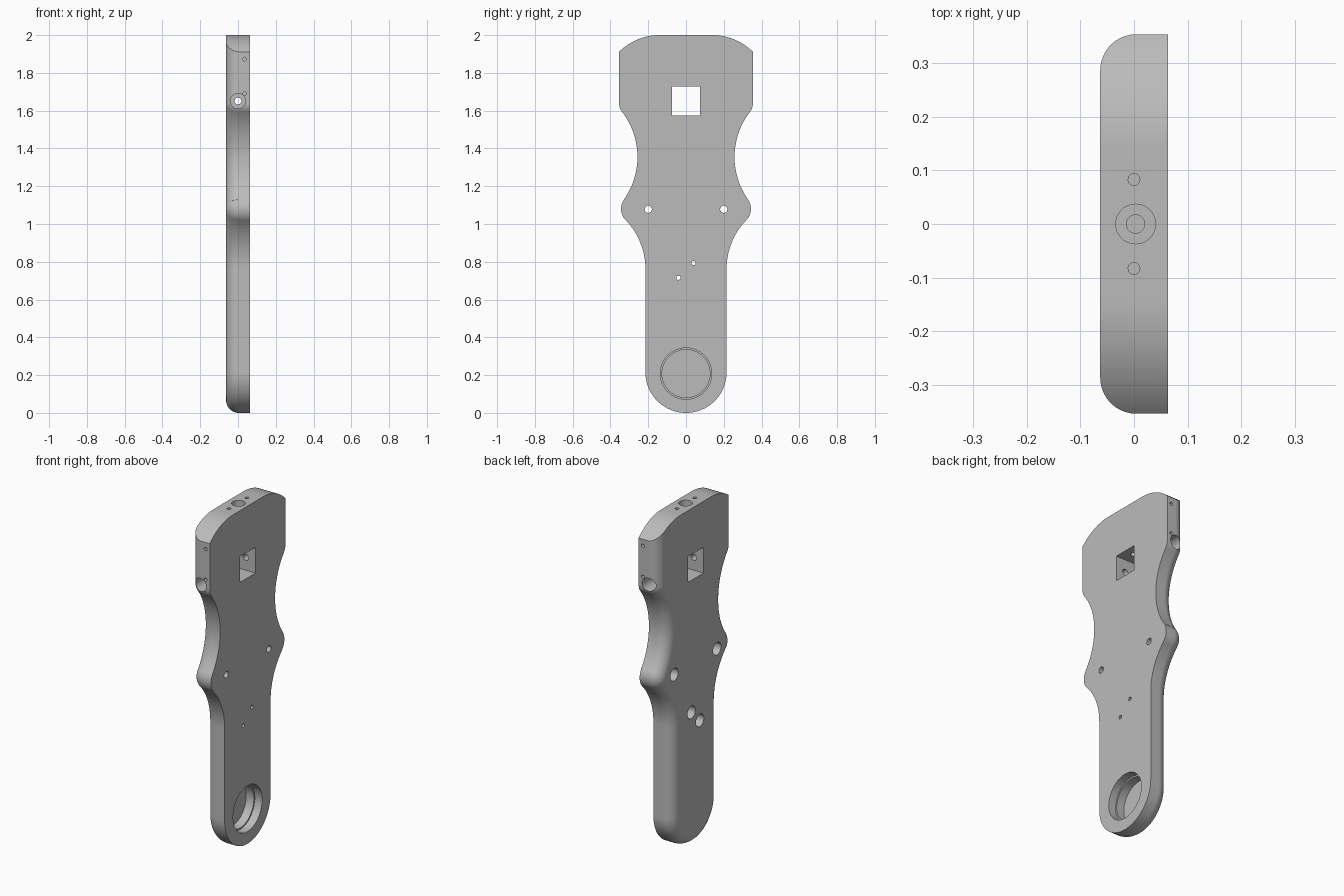
import bpy, bmesh
from math import sin, cos, pi, radians
from mathutils import Matrix, Vector

if "Cube" in bpy.data.objects:
    bpy.data.objects.remove(bpy.data.objects["Cube"], do_unlink=True)

HALF = 0.063      # half thickness of the plate
ROUND = 0.067     # radius of the rounded rear edge

grey = bpy.data.materials.new("plain grey")
grey.use_nodes = True
grey.diffuse_color = (0.5, 0.5, 0.5, 1)
grey.node_tree.nodes["Principled BSDF"].inputs["Base Color"].default_value = (0.5, 0.5, 0.5, 1)


def arc(cy, cz, r, a0, a1, n=16):
    angles = [radians(a0 + (a1 - a0) * i / n) for i in range(n + 1)]
    return [(cy + r * cos(a), cz + r * sin(a)) for a in angles]


def mirrored(half):
    return half + [(-y, z) for y, z in half[::-1] if abs(y) > 1e-5]


def outline(d):
    """Side silhouette moved inward by d, made of tangent arcs."""
    half = [(0.354 - d, 2.1)]
    half += arc(0.279, 1.639, 0.075 - d, 0, -37.7, 10)            # shoulder
    half += arc(0.647, 1.355, 0.39 + d, 142.3, 215.4, 28)         # waist
    half += arc(0.26, 1.08, 0.084 - d, 35.4, -44.3, 14)           # hip bump
    half += arc(0.585, 0.763, 0.37 + d, 135.7, 180, 18)           # lower flare
    half += arc(0, 0.215, 0.215 - d, 0, -90, 24)                  # round foot
    return mirrored(half)


def loft(name, layers):
    """Skin a stack of (x, outline) rings and close both ends."""
    bm = bmesh.new()
    rings = [[bm.verts.new((x, y, z)) for y, z in pts] for x, pts in layers]
    for a, b in zip(rings, rings[1:]):
        for i in range(len(a)):
            j = (i + 1) % len(a)
            bm.faces.new((a[i], a[j], b[j], b[i]))
    bm.faces.new(rings[0])
    bm.faces.new(rings[-1])
    return finish(name, bm)


def finish(name, bm):
    bmesh.ops.recalc_face_normals(bm, faces=bm.faces)
    mesh = bpy.data.meshes.new(name)
    bm.to_mesh(mesh)
    bm.free()
    mesh.materials.append(grey)
    obj = bpy.data.objects.new(name, mesh)
    bpy.context.collection.objects.link(obj)
    return obj


# Main plate with one rounded edge
steps = [i / 10 * pi / 2 for i in range(11)]
layers = [(HALF, outline(0))]
layers += [(ROUND - HALF - ROUND * sin(t), outline(ROUND * (1 - cos(t)))) for t in steps]
plate = loft("handle_plate", layers)


def cut(cutter, operation="DIFFERENCE"):
    mod = plate.modifiers.new("cut", "BOOLEAN")
    mod.operation, mod.solver, mod.object = operation, "EXACT", cutter
    bpy.context.view_layer.objects.active = plate
    bpy.ops.object.modifier_apply(modifier=mod.name)
    bpy.data.objects.remove(cutter, do_unlink=True)


def drill(start, end, r, sides=32):
    start, end = Vector(start), Vector(end)
    turn = (end - start).to_track_quat("Z", "Y").to_matrix().to_4x4()
    bm = bmesh.new()
    bmesh.ops.create_cone(bm, cap_ends=True, segments=sides, radius1=r, radius2=r,
                          depth=(end - start).length,
                          matrix=Matrix.Translation((start + end) / 2) @ turn)
    cut(finish("drill", bm))


# Crowned top edge
crown = mirrored(arc(0.14, 1.696, 0.304, 90, 0, 40) + [(0.444, -0.1)])
cut(loft("crown_trim", [(-0.2, crown), (0.2, crown)]), "INTERSECT")

# Square window
bm = bmesh.new()
bmesh.ops.create_cube(bm, size=1, matrix=Matrix.Translation((0, 0, 1.651))
                      @ Matrix.Diagonal((0.4, 0.146, 0.152, 1)))
cut(finish("window", bm))

# Stepped round recess in the flat face
drill((0.1, 0, 0.208), (0.015, 0, 0.208), 0.136, 64)
drill((0.1, 0, 0.208), (-0.035, 0, 0.208), 0.127, 64)

# Counterbored screw holes through the plate
for y, z, r in ((-0.2, 1.078, 0.019), (0.2, 1.078, 0.019),
                (-0.04, 0.715, 0.011), (0.04, 0.793, 0.011)):
    drill((-0.2, y, z), (0.2, y, z), r)
    drill((-0.2, y, z), (0, y, z), 0.037)

# Side ports into the window, with two pin holes each
for s in (-1, 1):
    drill((0, s * 0.5, 1.651), (0, s * 0.03, 1.651), 0.018)
    drill((0, s * 0.5, 1.651), (0, s * 0.25, 1.651), 0.04)
    for z in (1.69, 1.873):
        drill((0.035, s * 0.5, z), (0.035, s * 0.29, z), 0.01, 16)
    drill((0, s * 0.083, 2.1), (0, s * 0.083, 1.93), 0.011, 16)

# Top port into the window
drill((0.003, 0, 2.1), (0.003, 0, 1.68), 0.017)
drill((0.003, 0, 2.1), (0.003, 0, 1.9), 0.037)

# Smooth curved walls, crisp edges
plate.select_set(True)
bpy.context.view_layer.objects.active = plate
bpy.ops.object.shade_smooth_by_angle(angle=radians(30))
normals = plate.modifiers.new("face_normals", "WEIGHTED_NORMAL")
normals.keep_sharp = True
